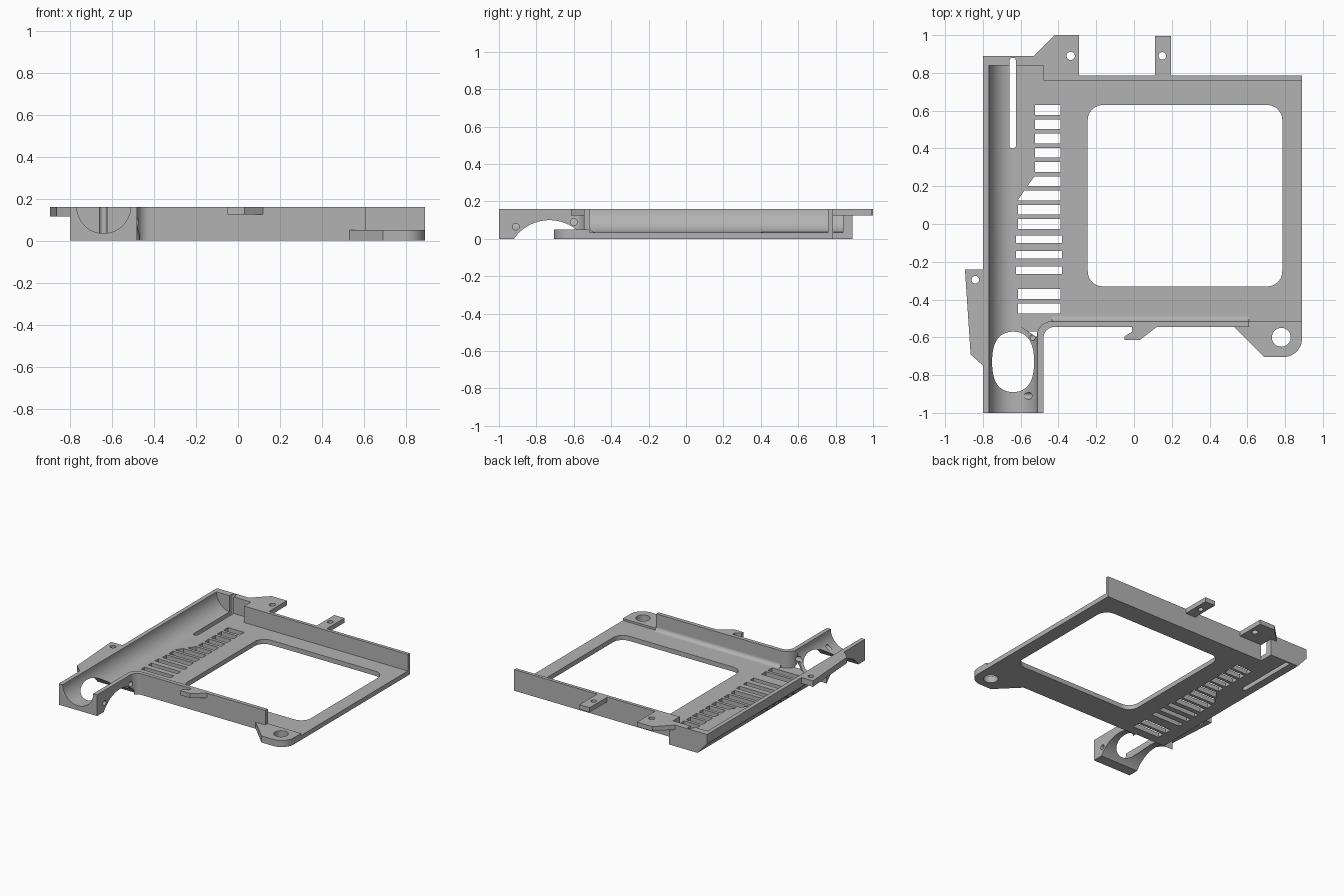
import bpy, bmesh
from math import sin, cos, pi, radians
from mathutils import Vector

if "Cube" in bpy.data.objects:
    bpy.data.objects.remove(bpy.data.objects["Cube"])

grey = bpy.data.materials.new("plain_grey")
grey.use_nodes = True
grey.diffuse_color = (0.45, 0.45, 0.45, 1)
grey.node_tree.nodes["Principled BSDF"].inputs["Base Color"].default_value = grey.diffuse_color

TOP, FLOOR = 0.16, 0.035
AXES = {"x": lambda u, v, w: (w, u, v),
        "y": lambda u, v, w: (u, w, v),
        "z": lambda u, v, w: (u, v, w)}


def prism(name, outline, lo, hi, axis="z"):
    """Extrude a 2D outline along an axis."""
    place = AXES[axis]
    bm = bmesh.new()
    face = bm.faces.new([bm.verts.new(place(u, v, lo)) for u, v in outline])
    new = bmesh.ops.extrude_face_region(bm, geom=[face])["geom"]
    shift = Vector(place(0, 0, hi - lo))
    bmesh.ops.translate(bm, vec=shift, verts=[g for g in new if isinstance(g, bmesh.types.BMVert)])
    bmesh.ops.recalc_face_normals(bm, faces=bm.faces)
    mesh = bpy.data.meshes.new(name)
    bm.to_mesh(mesh)
    bm.free()
    mesh.materials.append(grey)
    obj = bpy.data.objects.new(name, mesh)
    bpy.context.scene.collection.objects.link(obj)
    return obj


def arc(cx, cy, r, start, end, n=12):
    return [(cx + r * cos(radians(start + (end - start) * i / n)),
             cy + r * sin(radians(start + (end - start) * i / n))) for i in range(n + 1)]


def circle(cx, cy, r, n=32):
    return arc(cx, cy, r, 0, 360, n)[:-1]


def rect(x0, x1, y0, y1):
    return [(x0, y0), (x1, y0), (x1, y1), (x0, y1)]


def rounded(x0, x1, y0, y1, r):
    return (arc(x0 + r, y0 + r, r, 180, 270) + arc(x1 - r, y0 + r, r, 270, 360)
            + arc(x1 - r, y1 - r, r, 0, 90) + arc(x0 + r, y1 - r, r, 90, 180))


def cut(obj, cutters):
    for c in cutters:
        c.hide_render = True
        mod = obj.modifiers.new("cut", "BOOLEAN")
        mod.operation, mod.solver, mod.object = "DIFFERENCE", "EXACT", c
    bpy.ops.object.select_all(action="DESELECT")
    obj.select_set(True)
    bpy.context.view_layer.objects.active = obj
    bpy.ops.object.convert(target="MESH")
    for c in cutters:
        bpy.data.objects.remove(c)
    bpy.ops.object.shade_smooth_by_angle(angle=radians(30))


# Frame body: side channel, floor, front wall and back wall in one outline
body = prism("frame_body", [(-0.8, -1), (-0.48, -1)]
             + arc(-0.42, -0.605, 0.06, 180, 90)
             + [(0.89, -0.545), (0.89, 0.785), (-0.48, 0.785), (-0.48, 0.89), (-0.8, 0.89)],
             0, TOP)
cutters = []

# Round channel along the side
cutters.append(prism("channel_cut", circle(-0.64, 0.163, 0.128, 96), -1.1, 0.84, "y"))

# Open floor between the walls, curving into the channel arm
cutters.append(prism("floor_cut", [(-0.64, -0.515), (-0.515, -0.6)]
                     + arc(-0.435, -0.595, 0.08, 180, 90)
                     + [(1, -0.515), (1, 0.76), (-0.48, 0.76), (-0.48, 0.84), (-0.64, 0.84)],
                     FLOOR, 0.3))
cutters.append(prism("wall_end_cut", rect(0.61, 1, -0.6, -0.5), 0.05, 0.3))

# Large window and long rounded slot
cutters.append(prism("window_cut", rounded(-0.245, 0.785, -0.33, 0.63, 0.08), -0.1, 0.3))
cutters.append(prism("long_slot_cut", rounded(-0.66, -0.625, 0.4, 0.88, 0.017), -0.1, 0.3))

# Row of vents: the left ends step outward past the fifth one
vents = [(0.63 - 0.0755 * i, 0.052) for i in range(9)]
vents += [(-0.06 - 0.082 * i, 0.04) for i in range(3)]
vents += [(-0.345, 0.053), (-0.42, 0.053)]


def left_end(y):
    return -0.525 - 0.09 * min(1, max(0, (0.255 - y) / 0.125))


for i, (y, h) in enumerate(vents):
    wide = 0.01 if 8 < i < 12 else 0
    right = -0.39 + wide
    cutters.append(prism("vent_cut", [(left_end(y - h) - wide, y - h), (right, y - h),
                                      (right, y), (left_end(y) - wide, y)], -0.1, 0.12))
    # Matching notches in the outer bevel
    if 5 < i < 12:
        cutters.append(prism("notch_cut", rect(-0.9, -0.735, y - h, y), -0.1, 0.065))

# Bevel under the outer edge, and the arch below the channel arm
cutters.append(prism("bevel_cut", [(-0.9, 0.2025), (-0.9, -0.1), (-0.631, -0.1)], -0.54, 1, "y"))
cutters.append(prism("arch_cut", circle(-0.73, -0.13, 0.23, 96), -0.9, -0.47, "x"))

# Small screw holes through the arm wall
for y, z in ((-0.91, 0.065), (-0.6, 0.09)):
    cutters.append(prism("arm_hole_cut", circle(y, z, 0.018), -0.6, -0.4, "x"))
cut(body, cutters)

# Concave fillet along the foot of the front wall
prism("wall_fillet", [(-0.516, FLOOR - 0.005)] + [(-0.485, FLOOR - 0.005)]
      + arc(-0.485, FLOOR + 0.03, 0.03, 270, 180, 8) + [(-0.516, FLOOR + 0.03)],
      -0.435, 0.61, "x")


def tab(name, outline, lo, hi, hole=None):
    obj = prism(name, outline, lo, hi)
    cut(obj, [prism("hole_cut", circle(*hole), -0.1, 0.3)] if hole else [])


# Mounting tabs and clip
tab("corner_tab", [(0.53, -0.545), (0.69, -0.705)] + arc(0.79, -0.605, 0.1, 270, 360)
    + [(0.89, -0.545)], 0, 0.05, (0.78, -0.6, 0.05))
tab("side_tab", [(-0.895, -0.24), (-0.8, -0.24), (-0.8, -0.75), (-0.865, -0.69)],
    0.115, TOP, (-0.84, -0.295, 0.02))
tab("back_wide_tab", [(-0.53, 0.89), (-0.42, 1), (-0.29, 1), (-0.29, 0.785), (-0.48, 0.785), (-0.48, 0.89)],
    0.125, TOP, (-0.335, 0.89, 0.022))
tab("back_narrow_tab", rect(0.11, 0.195, 0.785, 0.995), 0.125, TOP, (0.15, 0.89, 0.02))
tab("front_clip", [(-0.01, -0.545), (-0.01, -0.57), (-0.05, -0.595), (-0.05, -0.615),
                   (0.03, -0.615), (0.12, -0.545)], 0.125, TOP)
